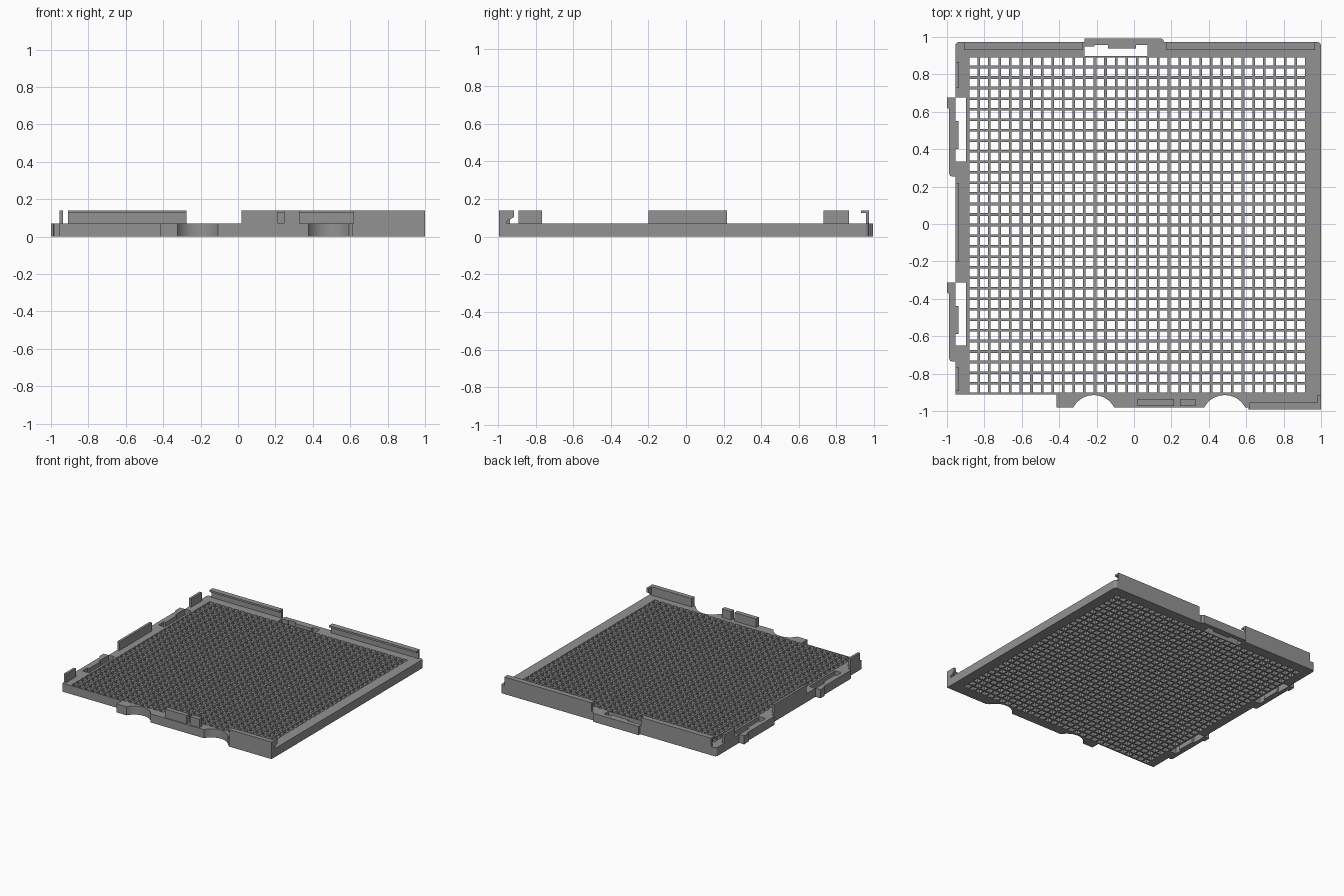
import bpy, bmesh, math

if "Cube" in bpy.data.objects:
    bpy.data.objects.remove(bpy.data.objects["Cube"])

grey = bpy.data.materials.new("mid_grey")
grey.diffuse_color = (0.29, 0.29, 0.29, 1)
grey.use_nodes = True
grey.node_tree.nodes["Principled BSDF"].inputs["Base Color"].default_value = grey.diffuse_color
H, TOP = 0.07, 0.14      # tray thickness, rail height


def finish(name, bm):
    bmesh.ops.recalc_face_normals(bm, faces=bm.faces)
    me = bpy.data.meshes.new(name)
    bm.to_mesh(me)
    bm.free()
    me.materials.append(grey)
    ob = bpy.data.objects.new(name, me)
    bpy.context.collection.objects.link(ob)
    return ob


def prism(name, pts, a, b, axis="z"):
    """Extrude a 2D outline from a to b: (x, y) along z, or (y, z) along x."""
    place = (lambda p, t: (p[0], p[1], t)) if axis == "z" else (lambda p, t: (t, p[0], p[1]))
    bm = bmesh.new()
    lo = [bm.verts.new(place(p, a)) for p in pts]
    hi = [bm.verts.new(place(p, b)) for p in pts]
    bm.faces.new(lo)
    bm.faces.new(hi)
    n = len(pts)
    for i in range(n):
        j = (i + 1) % n
        bm.faces.new((lo[i], lo[j], hi[j], hi[i]))
    return finish(name, bm)


def box(name, x0, x1, y0, y1, z0, z1):
    return prism(name, [(x0, y0), (x1, y0), (x1, y1), (x0, y1)], z0, z1)


# Tray: frame, square mesh and latch slots in one slab
X0, X1, Y0, Y1 = -0.955, 1.0, -0.912, 0.973
N, BAR = 32, 0.014


def mesh_holes(a, b):
    pitch = (b - a + BAR) / N
    return [(a + i * pitch, a + (i + 1) * pitch - BAR) for i in range(N)]


hx, hy = mesh_holes(-0.88, 0.915), mesh_holes(-0.90, 0.889)
slots = [(X0, -0.898, 0.334, 0.676), (X0, -0.898, -0.65, -0.313),
         (-0.265, 0.073, 0.897, Y1)]


def is_open(x, y):
    if any(a < x < b and c < y < d for a, b, c, d in slots):
        return True
    return any(a < x < b for a, b in hx) and any(a < y < b for a, b in hy)


def cuts(ends, holes, extra):
    return sorted({round(v, 5) for v in list(ends) + [e for h in holes for e in h] + extra})


xs = cuts((X0, X1), hx, [-0.898, -0.265, 0.073])
ys = cuts((Y0, Y1), hy, [0.897] + [v for s in slots[:2] for v in s[2:]])
bm = bmesh.new()
grid = {}


def vert(i, j):
    if (i, j) not in grid:
        grid[i, j] = bm.verts.new((xs[i], ys[j], 0))
    return grid[i, j]


for i in range(len(xs) - 1):
    for j in range(len(ys) - 1):
        if not is_open((xs[i] + xs[i + 1]) / 2, (ys[j] + ys[j + 1]) / 2):
            bm.faces.new((vert(i, j), vert(i + 1, j), vert(i + 1, j + 1), vert(i, j + 1)))
ext = bmesh.ops.extrude_face_region(bm, geom=bm.faces[:], use_keep_orig=True)
for v in ext["geom"]:
    if isinstance(v, bmesh.types.BMVert):
        v.co.z = H
# rounded back corners
corner = [e for e in bm.edges if all(v.co.y > Y1 - 1e-4 for v in e.verts)
          and abs(e.verts[0].co.z - e.verts[1].co.z) > 0.01
          and (e.verts[0].co.x < X0 + 1e-4 or e.verts[0].co.x > X1 - 1e-4)]
bmesh.ops.bevel(bm, geom=corner, offset=0.02, segments=4, profile=0.5, affect="EDGES")
finish("mesh_tray", bm)

# Front flange with two finger notches
YF, W, D = -0.98, 0.109, 0.065
R = (W * W + D * D) / (2 * D)
half = math.asin(W / R)
outline = [(-0.415, Y0), (-0.415, YF)]
for cx in (-0.215, 0.485):
    for k in range(17):
        t = -half + 2 * half * k / 16
        outline.append((cx + R * math.sin(t), YF + D - R + R * math.cos(t)))
outline += [(0.612, YF), (0.612, Y0)]
flange = prism("front_flange", outline, 0, H)
bpy.context.view_layer.objects.active = flange
flange.select_set(True)
bpy.ops.object.shade_smooth_by_angle(angle=math.radians(30))

# Front stops
box("front_stop_wide", 0.02, 0.215, -0.972, -0.935, H, TOP)
box("front_stop_narrow", 0.245, 0.33, -0.972, -0.935, H, TOP)

# Front corner wall with end gusset
box("corner_base", 0.612, 1.0, -0.993, Y0, 0, H)
box("corner_wall", 0.617, 1.0, -0.993, -0.955, H, TOP)
prism("corner_gusset", [(-0.955, 0.08), (-0.914, 0.105), (-0.914, TOP), (-0.955, TOP)],
      0.98, 1.0, "x")

# Back rails with inward lip
rail = [(0.957, H), (0.973, H), (0.973, TOP), (0.93, TOP), (0.93, 0.125), (0.957, 0.125)]
for side, a, b in (("left", -0.91, -0.275), ("right", 0.175, 0.967)):
    prism("back_rail_" + side, rail, a, b, "x")

# Left rails
for k, (a, b) in enumerate(((0.73, 0.866), (-0.2, 0.219), (-0.89, -0.766))):
    box(f"left_rail_{k + 1}", X0, -0.935, a, b, H, TOP)

# Left snap arms, each with an outer nub and an inner tooth
for k, (end, root) in enumerate(((0.676, 0.254), (-0.313, -0.735))):
    arm = [(X0, end), (-1.0, end), (-1.0, end - 0.055), (-0.988, end - 0.06),
           (-0.988, root + 0.016), (-0.983, root + 0.004), (-0.972, root), (X0, root)]
    prism(f"left_snap_arm_{k + 1}", arm, 0, H)
    box(f"left_snap_tooth_{k + 1}", X0, -0.938, end - 0.275, end - 0.125, 0.0, H)

# Back snap arm with tooth
prism("back_snap_arm", [(-0.265, 0.957), (0.16, 0.957), (0.16, 0.978), (0.148, 0.993),
                        (-0.265, 0.993)], 0, H)
box("back_snap_tooth", -0.14, 0.01, 0.937, 0.957, 0.0, H)
box("back_snap_tip", -0.265, -0.212, 0.95, 0.957, 0.0, H)
